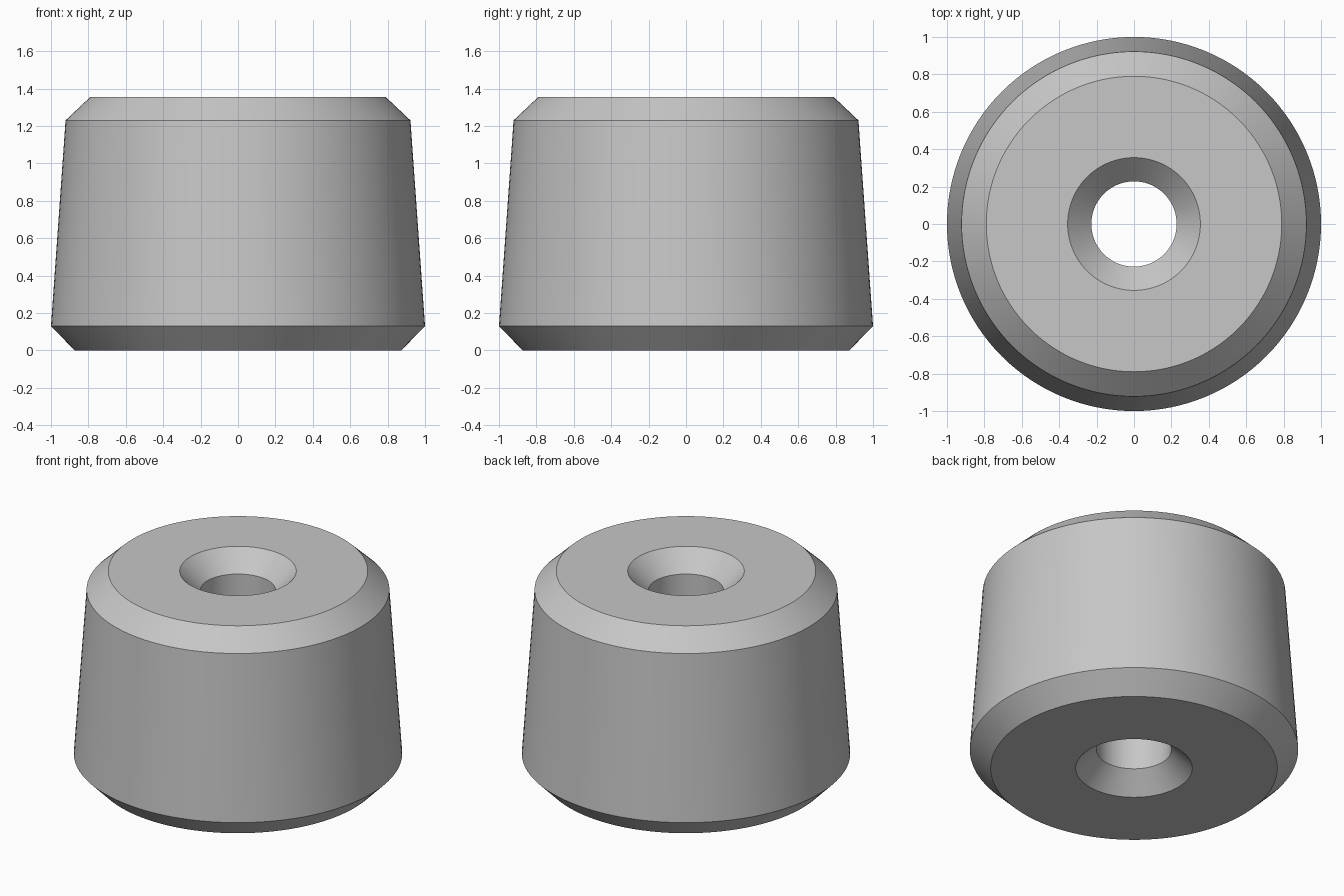
import bpy, bmesh, math

if "Cube" in bpy.data.objects:
    bpy.data.objects.remove(bpy.data.objects["Cube"])

SEGMENTS = 128

# Closed radius/height profile: outer wall, chamfers, countersunk bore
PROFILE = [
    (0.355, 0.0), (0.873, 0.0), (1.0, 0.13), (0.922, 1.23),
    (0.79, 1.355), (0.355, 1.355), (0.228, 1.228), (0.228, 0.127),
]

grey = bpy.data.materials.new("light grey")
grey.diffuse_color = (0.57, 0.57, 0.57, 1.0)
grey.use_nodes = True
grey.node_tree.nodes["Principled BSDF"].inputs["Base Color"].default_value = grey.diffuse_color

# Tapered bumper foot, lathed around z
bm = bmesh.new()
rings = []
for r, z in PROFILE:
    ring = []
    for i in range(SEGMENTS):
        a = 2 * math.pi * i / SEGMENTS
        ring.append(bm.verts.new((r * math.cos(a), r * math.sin(a), z)))
    rings.append(ring)
for k, lower in enumerate(rings):
    upper = rings[(k + 1) % len(rings)]
    for i in range(SEGMENTS):
        j = (i + 1) % SEGMENTS
        bm.faces.new((lower[i], lower[j], upper[j], upper[i]))
bmesh.ops.recalc_face_normals(bm, faces=bm.faces)

mesh = bpy.data.meshes.new("bumper_foot")
bm.to_mesh(mesh)
bm.free()
mesh.materials.append(grey)
foot = bpy.data.objects.new("bumper_foot", mesh)
bpy.context.collection.objects.link(foot)

# Smooth round walls, crisp chamfer edges
bpy.context.view_layer.objects.active = foot
foot.select_set(True)
bpy.ops.object.shade_smooth_by_angle(angle=math.radians(25))
